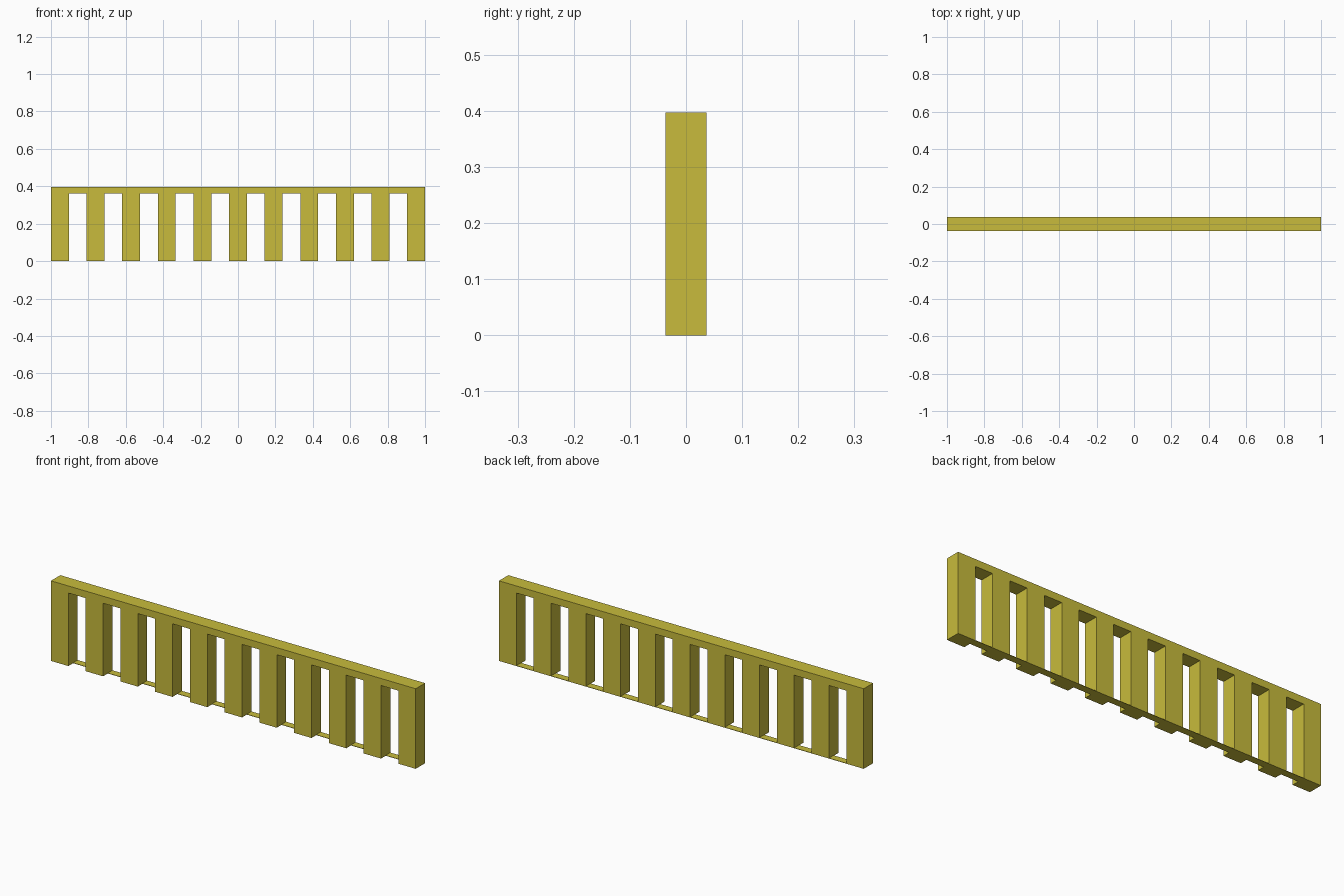
import bpy
import bmesh

if "Cube" in bpy.data.objects:
    bpy.data.objects.remove(bpy.data.objects["Cube"])

POSTS = 11
W = 2.0 / (2 * POSTS - 1)      # post width = gap width
H = 0.397                      # overall height
GAP_TOP = 0.362                # underside of top rail
D = 0.0365                     # half depth

mat = bpy.data.materials.new("yellow_paint")
mat.diffuse_color = (0.58, 0.5, 0.045, 1)
mat.use_nodes = True
mat.node_tree.nodes["Principled BSDF"].inputs["Base Color"].default_value = mat.diffuse_color


def make_object(name, bm):
    bmesh.ops.recalc_face_normals(bm, faces=bm.faces)
    mesh = bpy.data.meshes.new(name)
    bm.to_mesh(mesh)
    bm.free()
    mesh.materials.append(mat)
    obj = bpy.data.objects.new(name, mesh)
    bpy.context.collection.objects.link(obj)
    return obj


def extrude_y(name, profile, y0, y1):
    bm = bmesh.new()
    face = bm.faces.new([bm.verts.new((x, y0, z)) for x, z in profile])
    ext = bmesh.ops.extrude_face_region(bm, geom=[face], use_keep_orig=True)
    verts = [g for g in ext["geom"] if isinstance(g, bmesh.types.BMVert)]
    bmesh.ops.translate(bm, verts=verts, vec=(0, y1 - y0, 0))
    return make_object(name, bm)


# Top rail and posts as one comb-shaped outline
comb = [(1, H), (-1, H)]
for i in range(POSTS):
    x = -1 + 2 * W * i
    if i:
        comb.append((x, GAP_TOP))
    comb += [(x, 0), (x + W, 0)]
    if i < POSTS - 1:
        comb.append((x + W, GAP_TOP))
extrude_y("railing_posts", comb, -D, D)

# Thin sill strips joining the post feet along the back half
for i in range(POSTS - 1):
    x = -1 + W + 2 * W * i
    sill = [(x, 0), (x + W, 0), (x + W, 0.002), (x, 0.002)]
    extrude_y(f"sill_strip_{i + 1}", sill, 0, D)
